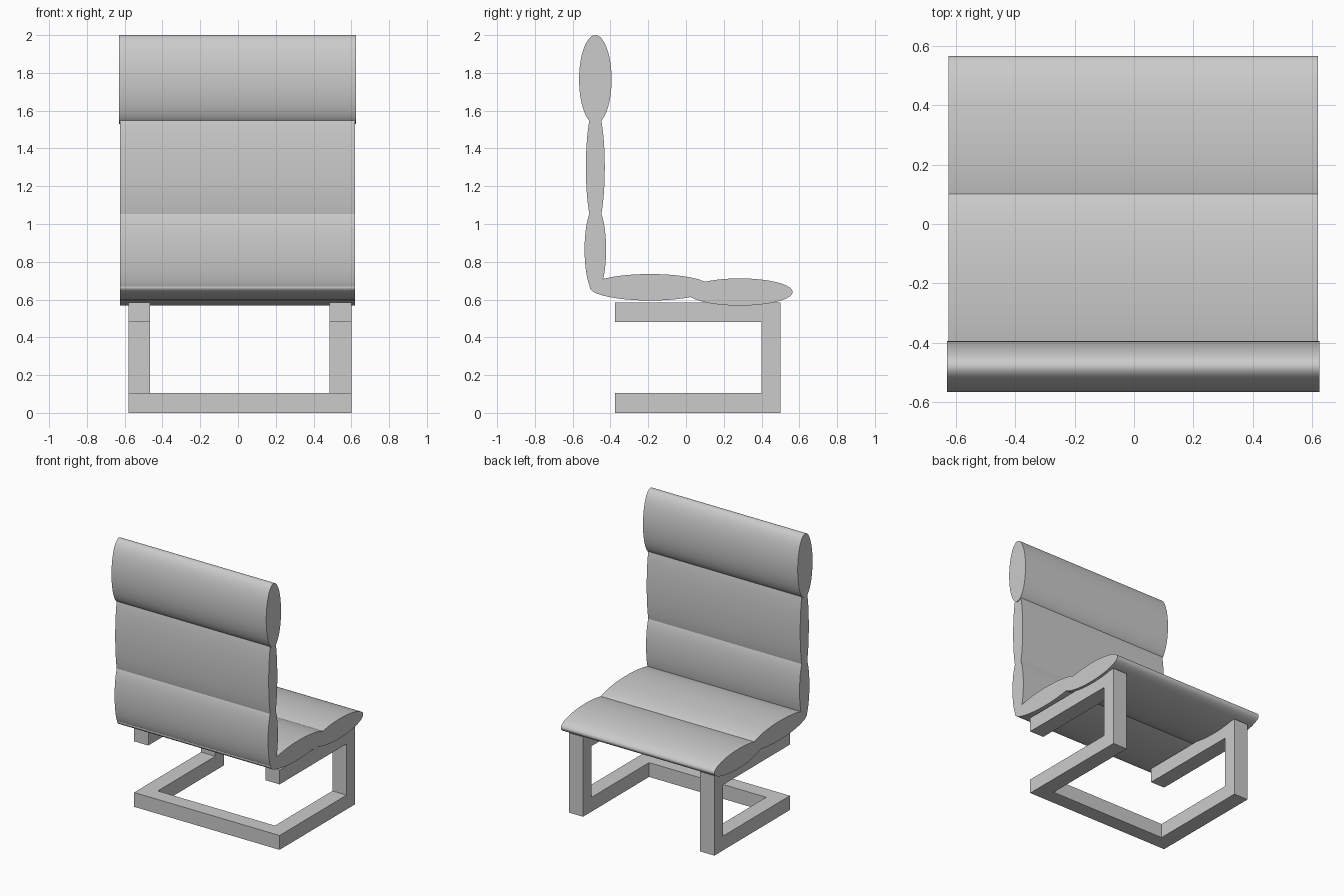
import bpy, bmesh, math

if "Cube" in bpy.data.objects:
    bpy.data.objects.remove(bpy.data.objects["Cube"])


def extrude_profile(name, pts, x0, x1, smooth=False):
    """Extrude a closed (y, z) profile along x."""
    bm = bmesh.new()
    face = bm.faces.new([bm.verts.new((x0, y, z)) for y, z in pts])
    res = bmesh.ops.extrude_face_region(bm, geom=[face])
    verts = [v for v in res["geom"] if isinstance(v, bmesh.types.BMVert)]
    bmesh.ops.translate(bm, verts=verts, vec=(x1 - x0, 0, 0))
    bmesh.ops.recalc_face_normals(bm, faces=bm.faces)
    me = bpy.data.meshes.new(name)
    bm.to_mesh(me)
    bm.free()
    ob = bpy.data.objects.new(name, me)
    bpy.context.collection.objects.link(ob)
    if smooth:
        bpy.ops.object.select_all(action='DESELECT')
        ob.select_set(True)
        bpy.context.view_layer.objects.active = ob
        bpy.ops.object.shade_smooth_by_angle(angle=math.radians(35))
    return ob


def cushion(name, cy, cz, ry, rz, x0=-0.625, x1=0.62, n=64):
    """Padded roll with an elliptical cross-section."""
    pts = [(cy + ry * math.cos(2 * math.pi * i / n),
            cz + rz * math.sin(2 * math.pi * i / n)) for i in range(n)]
    return extrude_profile(name, pts, x0, x1, smooth=True)


# Seat and backrest cushions
cushion("seat_front_cushion", 0.285, 0.64, 0.28, 0.072)
cushion("seat_rear_cushion", -0.19, 0.665, 0.32, 0.07)
cushion("back_lower_cushion", -0.48, 0.865, 0.057, 0.228)
cushion("back_middle_cushion", -0.48, 1.30, 0.05, 0.32)
headrest = cushion("headrest_cushion", -0.48, 1.765, 0.086, 0.235, -0.63, 0.625)

# C-shaped side frames
c_shape = [(-0.375, 0), (0.5, 0), (0.5, 0.585), (-0.375, 0.585),
           (-0.375, 0.48), (0.4, 0.48), (0.4, 0.105), (-0.375, 0.105)]
extrude_profile("left_side_frame", c_shape, -0.58, -0.465)
extrude_profile("right_side_frame", c_shape, 0.485, 0.60)

# Floor bar joining the side frames at the backrest end
bar = [(-0.375, 0), (-0.265, 0), (-0.265, 0.105), (-0.375, 0.105)]
extrude_profile("floor_cross_bar", bar, -0.465, 0.485)
